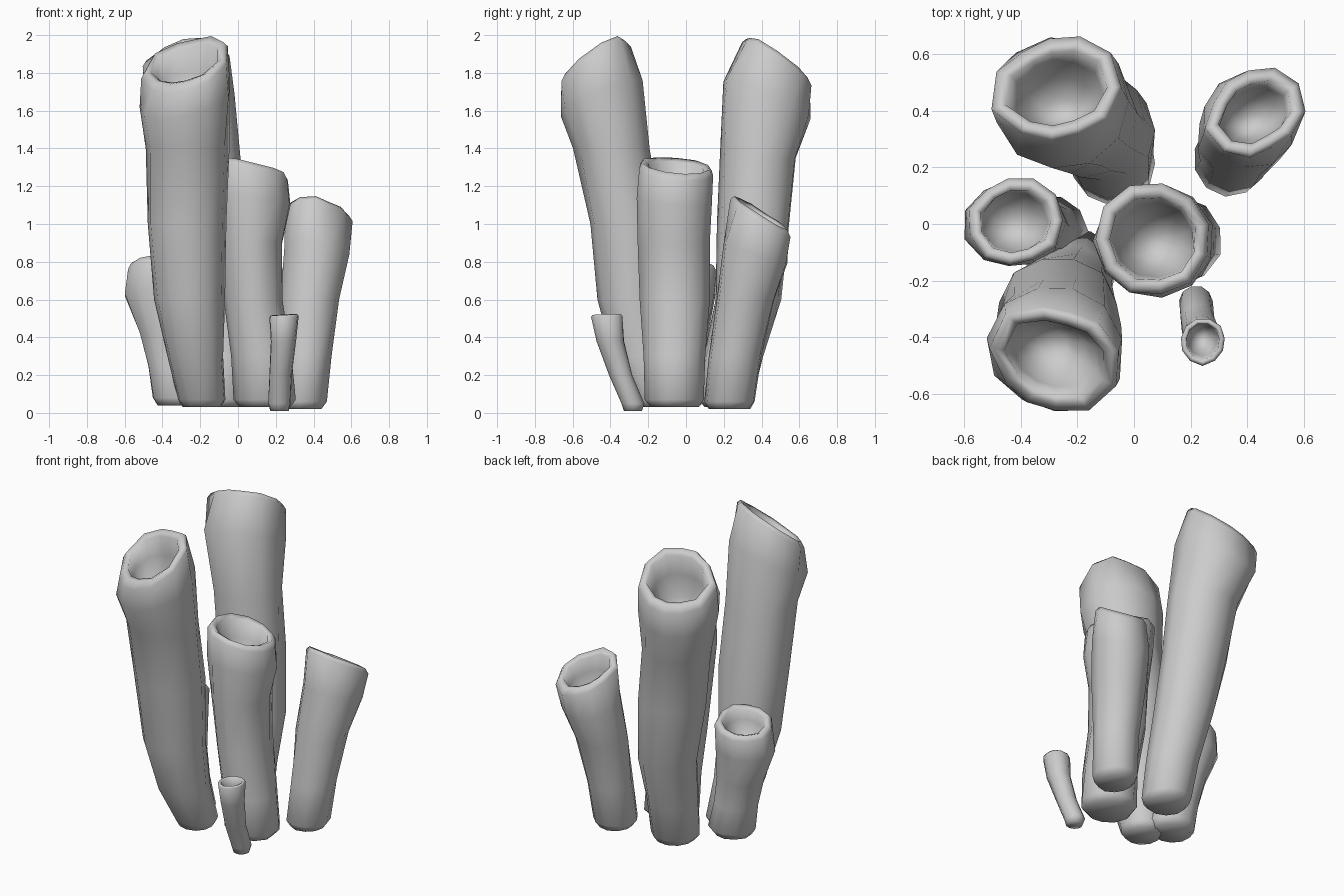
import bpy, bmesh, math, random
from mathutils import Vector

if "Cube" in bpy.data.objects:
    bpy.data.objects.remove(bpy.data.objects["Cube"])

SIDES = 11
random.seed(4)


def tube(name, sections, slope, depth, turn=0):
    """sections: (z, x, y, rx, ry) from base to rim; slope: rim tilt in x and y;
    turn: rotation in degrees of the oval mouth."""
    bm = bmesh.new()
    phase = random.random()
    turn = math.radians(turn)

    def ring(z, x, y, rx, ry, tilt=0.0, jitter=None):
        verts = []
        for i in range(SIDES):
            a = 2 * math.pi * (i + phase) / SIDES
            b = a - turn * tilt
            r = 1 / math.hypot(math.cos(b) / rx, math.sin(b) / ry)
            r *= 1.015 + (jitter[i] if jitter else random.uniform(-.03, .03))
            dx, dy = r * math.cos(a), r * math.sin(a)
            dz = tilt * (slope[0] * dx + slope[1] * dy)
            if jitter:
                dz += jitter[i] * 0.3 * rx
            verts.append(bm.verts.new((x + dx, y + dy, z + dz)))
        return verts

    z0, x0, y0, rx0, ry0 = sections[0]
    zt, xt, yt, rx, ry = sections[-1]
    n = len(sections)
    lip = min(0.05, rx * 0.25)

    # rounded foot, then outer wall
    rings = [ring(z0 - 0.01, x0, y0, rx0 * 0.8, ry0 * 0.8),
             ring(z0 + 0.03, x0, y0, rx0, ry0)]
    for i, s in enumerate(sections[1:-1], 1):
        rings.append(ring(*s, tilt=0.6 if i == n - 2 else 0.0))
    # rounded, slightly uneven lip
    jit = [random.uniform(-.05, .05) for _ in range(SIDES)]
    rings.append(ring(zt - lip * 0.6, xt, yt, rx, ry, 1, jit))
    rings.append(ring(zt, xt, yt, rx - lip * 0.4, ry - lip * 0.4, 1, jit))
    rings.append(ring(zt - lip * 0.3, xt, yt, rx - lip, ry - lip, 1, jit))
    # bowl-shaped hollow following the lean of the tube
    zp, xp, yp = sections[-2][:3]
    lean = Vector(((xp - xt) / (zt - zp), (yp - yt) / (zt - zp)))
    for f, s, t in ((0.4, 0.68, 0.75), (0.75, 0.5, 0.45), (1.0, 0.22, 0.15)):
        d = depth * f
        rings.append(ring(zt - d, xt + lean.x * d, yt + lean.y * d,
                          rx * s, ry * s, t))
    for a, b in zip(rings, rings[1:]):
        for i in range(SIDES):
            j = (i + 1) % SIDES
            bm.faces.new((a[i], a[j], b[j], b[i]))
    bm.faces.new(rings[0][::-1])
    bm.faces.new(rings[-1])
    for f in bm.faces:
        f.smooth = True
    me = bpy.data.meshes.new(name)
    bm.to_mesh(me)
    bm.free()
    ob = bpy.data.objects.new(name, me)
    bpy.context.collection.objects.link(ob)


# two tall tubes, leaning forward and back
tube("front_tall_tube", [
    (.04, -.19, -.15, .125, .13), (.3, -.228, -.23, .145, .16),
    (.6, -.255, -.285, .185, .18), (1.0, -.27, -.31, .21, .195),
    (1.4, -.265, -.39, .22, .2), (1.66, -.28, -.44, .245, .215),
    (1.865, -.275, -.475, .235, .175)], (.38, .68), .3, -22)
tube("back_tall_tube", [
    (.04, -.07, .21, .145, .14), (.3, -.08, .25, .15, .155),
    (.6, -.1, .33, .17, .17), (1.0, -.16, .36, .2, .19),
    (1.35, -.2, .385, .205, .2), (1.66, -.26, .43, .24, .23),
    (1.87, -.27, .48, .235, .175)], (.25, -.7), .3, 15)

# middle tube
tube("middle_tube", [
    (.04, .145, -.06, .165, .155), (.3, .13, -.06, .16, .165),
    (.6, .08, -.055, .155, .185), (.9, .068, -.06, .165, .19),
    (1.13, .072, -.06, .21, .195), (1.31, .07, -.055, .205, .195)],
    (-.22, -.1), .3)

# short and medium outer tubes
tube("left_short_tube", [
    (.05, -.31, -.03, .145, .13), (.25, -.345, -.02, .135, .12),
    (.42, -.38, -.01, .145, .125), (.64, -.425, .0, .178, .15),
    (.805, -.42, .01, .17, .15)], (.15, -.25), .17, 10)
tube("right_medium_tube", [
    (.03, .34, .23, .125, .135), (.3, .36, .26, .13, .14),
    (.6, .38, .315, .155, .155), (.85, .415, .37, .17, .17),
    (1.06, .43, .395, .185, .14)], (-.1, -.6), .25, 35)
tube("front_small_tube", [
    (.02, .22, -.28, .06, .06), (.2, .225, -.345, .06, .062),
    (.38, .24, -.4, .067, .072), (.52, .243, -.415, .078, .085)],
    (.05, .02), .13)
